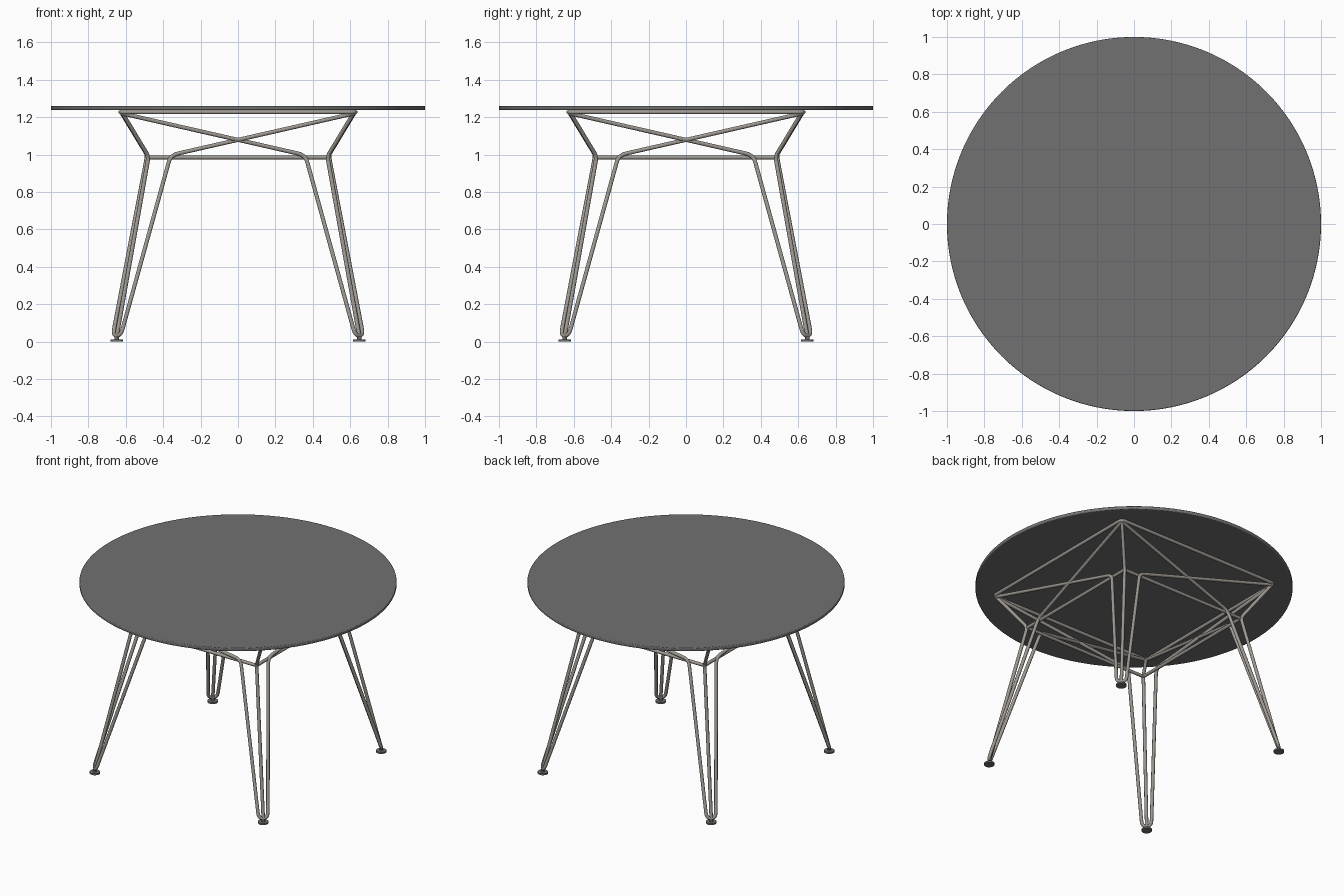
import bpy
import math
from mathutils import Vector, Matrix

if "Cube" in bpy.data.objects:
    bpy.data.objects.remove(bpy.data.objects["Cube"], do_unlink=True)

ROD = 0.0112


def material(name, color):
    m = bpy.data.materials.new(name)
    m.use_nodes = True
    m.diffuse_color = (*color, 1)
    m.node_tree.nodes["Principled BSDF"].inputs["Base Color"].default_value = (*color, 1)
    return m


top_grey = material("dark grey tabletop", (0.165, 0.165, 0.165))
metal = material("warm grey metal", (0.34, 0.315, 0.285))
foot_grey = material("dark grey foot", (0.16, 0.16, 0.155))


def rounded(points, bend, closed=False, steps=6):
    """Replace each inner corner of a path with a smooth bend."""
    pts = [Vector(p) for p in points]
    n = len(pts)
    out = []
    for i, p in enumerate(pts):
        if not closed and i in (0, n - 1):
            out.append(p)
            continue
        before, after = pts[i - 1] - p, pts[(i + 1) % n] - p
        a = p + before.normalized() * min(bend, before.length * 0.49)
        b = p + after.normalized() * min(bend, after.length * 0.49)
        for k in range(steps + 1):
            t = k / steps
            out.append(a * (1 - t) ** 2 + p * 2 * t * (1 - t) + b * t ** 2)
    return out


def rod(name, points, bend=0.04, closed=False, turn=0):
    """Round bar swept along a bent path, turned about the table's axis."""
    path = rounded(points, bend, closed)
    curve = bpy.data.curves.new(name, "CURVE")
    curve.dimensions = "3D"
    curve.bevel_depth = ROD
    curve.bevel_resolution = 3
    curve.use_fill_caps = True
    spline = curve.splines.new("POLY")
    spline.points.add(len(path) - 1)
    spin = Matrix.Rotation(turn, 3, "Z")
    for sp, co in zip(spline.points, path):
        sp.co = (*(spin @ co), 1)
    spline.use_cyclic_u = closed
    curve.materials.append(metal)
    ob = bpy.data.objects.new(name, curve)
    bpy.context.collection.objects.link(ob)
    bpy.ops.object.select_all(action="DESELECT")
    ob.select_set(True)
    bpy.context.view_layer.objects.active = ob
    bpy.ops.object.convert(target="MESH")
    bpy.ops.object.shade_smooth_by_angle(angle=math.radians(50))


def disc(name, radius, z0, z1, mat, location=(0, 0), sides=32, bevel=0.0):
    bpy.ops.mesh.primitive_cylinder_add(
        vertices=sides, radius=radius, depth=z1 - z0,
        location=(*location, (z0 + z1) / 2))
    ob = bpy.context.object
    ob.name = name
    ob.data.materials.append(mat)
    if bevel:
        mod = ob.modifiers.new("rounded rim", "BEVEL")
        mod.width = bevel
        mod.segments = 3
        mod.limit_method = "ANGLE"
    bpy.ops.object.shade_smooth_by_angle(angle=math.radians(40))


# Tabletop
disc("tabletop", 1.0, 1.238, 1.261, top_grey, sides=128, bevel=0.005)

# Square frames: upper one under the top, lower one joining the knees
for name, half, z, bend in (("upper_frame", 0.628, 1.227, 0.03),
                            ("lower_frame", 0.478, 0.985, 0.01)):
    rod(name, [(half, half, z), (-half, half, z), (-half, -half, z), (half, -half, z)],
        bend, closed=True)

# Four legs: hairpin whose arms cross to the next corners, centre strut, foot
C, F, U = 0.62, 0.648, 0.021
hairpin = [(-C, C, 1.22), (0.36, 0.485, 0.997),
           (F - U, F + U, 0.032), (F + U, F - U, 0.032),
           (0.485, 0.36, 0.997), (C, -C, 1.22)]
strut = [(F, F, 0.032), (0.478, 0.478, 0.99), (C, C, 1.225)]
names = ("back_left", "back_right", "front_right", "front_left")
for i, corner in enumerate(names):
    turn = i * math.pi / 2
    rod(corner + "_hairpin_leg", hairpin, 0.04, turn=turn)
    rod(corner + "_centre_strut", strut, 0.03, turn=turn)
    spot = Matrix.Rotation(turn, 2) @ Vector((F, F))
    disc(corner + "_foot", 0.033, 0, 0.011, foot_grey, spot)
    disc(corner + "_foot_stem", 0.012, 0.01, 0.028, foot_grey, spot, sides=16)
